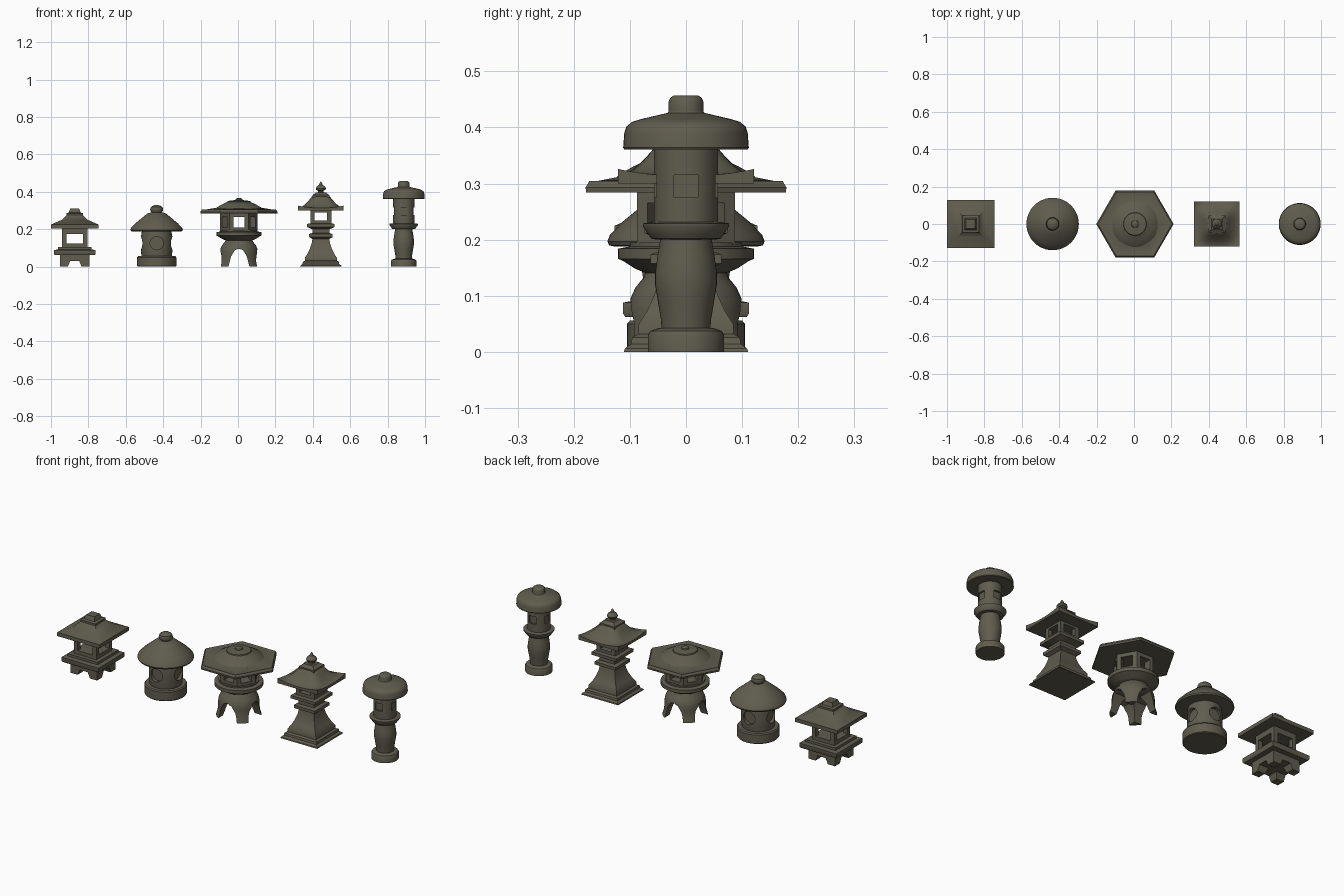
import bpy, bmesh, math

if "Cube" in bpy.data.objects:
    bpy.data.objects.remove(bpy.data.objects["Cube"])

stone = bpy.data.materials.new("weathered_stone")
stone.diffuse_color = (0.117, 0.107, 0.076, 1)
stone.use_nodes = True
stone.node_tree.nodes["Principled BSDF"].inputs["Base Color"].default_value = stone.diffuse_color


def finish(name, bm, angle=35):
    bmesh.ops.remove_doubles(bm, verts=bm.verts, dist=1e-5)
    bmesh.ops.recalc_face_normals(bm, faces=bm.faces)
    me = bpy.data.meshes.new(name)
    bm.to_mesh(me)
    bm.free()
    me.materials.append(stone)
    ob = bpy.data.objects.new(name, me)
    bpy.context.collection.objects.link(ob)
    shade(ob, angle)
    return ob


def activate(ob):
    bpy.ops.object.select_all(action='DESELECT')
    ob.select_set(True)
    bpy.context.view_layer.objects.active = ob


def shade(ob, angle=35):
    activate(ob)
    bpy.ops.object.shade_smooth_by_angle(angle=math.radians(angle))


def turn(name, x, profile, sides=48):
    """Stack of rings from (half width, height) pairs; 4 and 6 sides give flats facing y."""
    bm = bmesh.new()
    k = 1 / math.cos(math.pi / sides) if sides < 10 else 1
    rot = math.pi / 4 if sides == 4 else 0
    rings = []
    for r, z in profile:
        rings.append([bm.verts.new((x + r * k * math.cos(rot + 2 * math.pi * i / sides),
                                    r * k * math.sin(rot + 2 * math.pi * i / sides), z))
                      for i in range(sides)])
    for a, b in zip(rings, rings[1:]):
        for i in range(sides):
            j = (i + 1) % sides
            bm.faces.new((a[i], a[j], b[j], b[i]))
    if profile[0][0] > 0:
        bm.faces.new(rings[0][::-1])
    if profile[-1][0] > 0:
        bm.faces.new(rings[-1])
    return finish(name, bm)


def cut(ob, x, outline, d0, d1, angles):
    """Cut an extruded (sideways, height) outline out of ob in each direction."""
    for deg in angles:
        c, s = math.cos(math.radians(deg)), math.sin(math.radians(deg))
        bm = bmesh.new()
        a, b = [[bm.verts.new((x + c * d - s * u, s * d + c * u, z)) for u, z in outline]
                for d in (d0, d1)]
        bm.faces.new(a)
        bm.faces.new(b[::-1])
        for i in range(len(a)):
            j = (i + 1) % len(a)
            bm.faces.new((a[i], a[j], b[j], b[i]))
        cutter = finish("cutter", bm)
        cutter.hide_render = True
        mod = ob.modifiers.new("cut", 'BOOLEAN')
        mod.operation, mod.solver, mod.object = 'DIFFERENCE', 'EXACT', cutter
        activate(ob)
        bpy.ops.object.modifier_apply(modifier=mod.name)
        bpy.data.objects.remove(cutter)
    shade(ob)


def rect(w, z0, z1):
    return [(-w, z0), (w, z0), (w, z1), (-w, z1)]


AXES = (0, 90)
FOUR = (0, 90, 180, 270)

# Low square lantern on four feet
X = -0.873
feet = turn("square_feet", X, [(.08, 0), (.08, .062)], 4)
cut(feet, X, [(-.037, -.02), (.037, -.02), (.037, 0), (.024, .03), (-.024, .03), (-.037, 0)],
    -.2, .2, AXES)
turn("square_platform", X, [(.108, .062), (.112, .068), (.112, .088), (.09, .092), (.09, .105)], 4)
box = turn("square_firebox", X, [(.068, .1), (.068, .21)], 4)
cut(box, X, rect(.045, .125, .175), -.2, .2, AXES)
turn("square_roof", X, [(.127, .205), (.127, .225), (.07, .25), (.045, .275), (.045, .285),
                        (.032, .289), (.024, .31)], 4)

# Squat round lantern with recessed round windows
X = -0.435
turn("round_base", X, [(.102, 0), (.105, .004), (.105, .05), (.1, .056)])
drum = turn("round_firebox", X, [(.08, .05), (.084, .08), (.084, .16), (.077, .2)])
cut(drum, X, [(.035 * math.cos(t * math.pi / 14), .125 + .035 * math.sin(t * math.pi / 14))
              for t in range(28)], .066, .2, FOUR)
turn("round_roof", X, [(.128, .188), (.137, .19), (.14, .197), (.136, .208), (.113, .232),
                       (.05, .284), (.03, .29)])
turn("round_roof_knob", X, [(.024, .285), (.033, .298), (.035, .306), (.031, .318),
                            (.018, .327), (0, .33)])

# Wide hexagonal lantern on four arched legs
X = 0.005
legs = turn("arched_legs", X, [(.112, 0), (.104, .03), (.102, .06), (.102, .075), (.099, .095),
                               (.09, .115), (.076, .132), (.068, .15)])
cut(legs, X, [(-.056, -.02), (.056, -.02), (.056, 0), (.042, .055), (.022, .088), (0, .096),
              (-.022, .088), (-.042, .055), (-.056, 0)], -.2, .2, AXES)
turn("hex_platform", X, [(.07, .14), (.09, .148), (.112, .162), (.121, .166), (.121, .184),
                         (.1, .188), (.1, .195)])
hexbox = turn("hex_firebox", X, [(.087, .185), (.087, .29)], 6)
cut(hexbox, X, rect(.029, .21, .265), -.2, .2, (30, 90, 150))
turn("hex_roof", X, [(.178, .284), (.179, .293), (.172, .305), (.166, .303), (.12, .312),
                     (.06, .322)], 6)
turn("hex_roof_dome", X, [(.13, .305), (.118, .317), (.093, .331), (.062, .346), (.06, .351),
                          (.02, .356), (.018, .362), (.009, .367), (0, .368)])

# Tall square lantern with flared foot and upswept roof
X = 0.443
turn("flared_foot", X, [(.111, 0), (.109, .006), (.098, .014), (.096, .026), (.085, .032),
                        (.085, .048), (.07, .072), (.058, .098), (.049, .125), (.045, .148),
                        (.063, .158), (.063, .174), (.046, .18), (.046, .2), (.074, .212),
                        (.074, .228), (.058, .232)], 4)
tallbox = turn("tall_firebox", X, [(.056, .225), (.056, .305)], 4)
cut(tallbox, X, rect(.034, .248, .289), -.2, .2, AXES)
H = .121
bm = bmesh.new()
bmesh.ops.create_grid(bm, x_segments=20, y_segments=20, size=H)
top = bm.verts[:]
low = bmesh.ops.extrude_face_region(bm, geom=bm.faces[:])["geom"]
for v in low:
    if isinstance(v, bmesh.types.BMVert):
        v.co.z = .30
for v in top:
    px, py = abs(v.co.x) / H, abs(v.co.y) / H
    m = min(1, (px ** 4 + py ** 4) ** .25)
    v.co.z = .313 + .065 * min(1, (1 - m) / .62) ** 1.6 + .013 * (px * py) ** 2
for v in bm.verts:
    v.co.x += X
finish("upswept_roof", bm)
turn("roof_pedestal", X, [(.045, .36), (.045, .383), (.034, .39), (.028, .396)], 4)
turn("roof_finial", X, [(.024, .39), (.014, .4), (.014, .405), (.025, .411), (.027, .418),
                        (.022, .429), (.01, .437), (.007, .447), (0, .456)], 32)

# Slender round lantern with a mushroom cap
X = 0.886
turn("post_base", X, [(.068, 0), (.068, .03), (.064, .037), (.054, .041), (.045, .043)])
turn("post", X, [(.043, .038), (.045, .06), (.05, .09), (.055, .12), (.055, .14), (.051, .17),
                 (.046, .2), (.046, .21)])
turn("post_collar", X, [(.05, .2), (.062, .202), (.066, .208), (.077, .224), (.077, .229),
                        (.057, .232)])
postbox = turn("post_firebox", X, [(.057, .225), (.057, .37)])
cut(postbox, X, rect(.021, .275, .315), .047, .2, FOUR)
turn("mushroom_cap", X, [(.11, .361), (.112, .364), (.11, .39), (.106, .402), (.096, .41),
                         (.08, .415), (.033, .426), (.03, .43)])
turn("cap_knob", X, [(.031, .42), (.031, .446), (.028, .453), (.022, .457), (0, .457)], 32)
